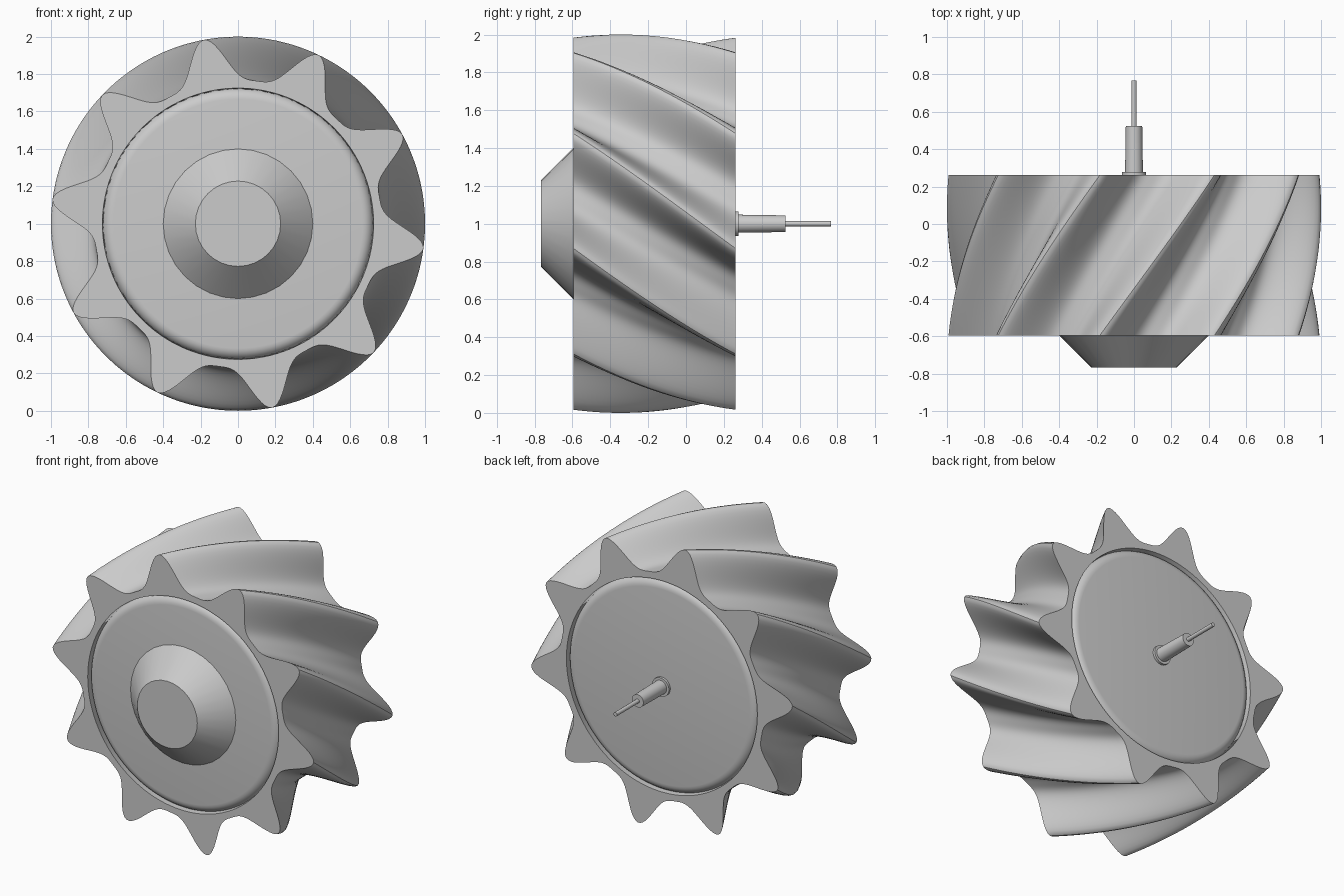
import bpy, bmesh
from math import sin, cos, pi, radians

cube = bpy.data.objects.get("Cube")
if cube:
    bpy.data.objects.remove(cube, do_unlink=True)

FRONT, BACK = -0.595, 0.262
TEETH, STEPS, LAYERS = 10, 36, 24
TWIST, PHASE = radians(36), radians(28.5)
BORE = 0.725

grey = bpy.data.materials.new("plain grey")
grey.use_nodes = True
colour = (0.6, 0.6, 0.6, 1)
grey.diffuse_color = colour
grey.node_tree.nodes["Principled BSDF"].inputs["Base Color"].default_value = colour


def finish(name, bm, angle=35):
    """Turn a bmesh into a smooth shaded object with sharp rims."""
    bmesh.ops.recalc_face_normals(bm, faces=bm.faces)
    mesh = bpy.data.meshes.new(name)
    bm.to_mesh(mesh)
    bm.free()
    mesh.materials.append(grey)
    obj = bpy.data.objects.new(name, mesh)
    bpy.context.collection.objects.link(obj)
    bpy.ops.object.select_all(action='DESELECT')
    obj.select_set(True)
    bpy.context.view_layer.objects.active = obj
    bpy.ops.object.shade_smooth_by_angle(angle=radians(angle))
    return obj


def ring(bm, y, polar):
    """Loop of vertices around the axle from (radius, angle) pairs."""
    return [bm.verts.new((r * cos(a), y, 1 + r * sin(a))) for r, a in polar]


def bridge(bm, a, b):
    for i in range(len(a)):
        j = (i + 1) % len(a)
        bm.faces.new((a[i], a[j], b[j], b[i]))


def lathe(name, profile, sides):
    """Closed solid turned around the axle from (y, radius) points."""
    bm = bmesh.new()
    rings = [ring(bm, y, [(r, 2 * pi * i / sides) for i in range(sides)])
             for y, r in profile]
    for a, b in zip(rings, rings[1:]):
        bridge(bm, a, b)
    bm.faces.new(rings[0])
    bm.faces.new(rings[-1])
    return finish(name, bm)


def tooth_radius(step):
    """Rounded valley rising to a narrow rounded tip at step 0."""
    u = abs(2 * (step % STEPS) / STEPS - 1)
    return 0.77 + 0.23 * sin(pi / 2 * u ** 1.62) ** 2


# Toothed rim: the twisted outline, then the two end faces and the bore
count = TEETH * STEPS
bm = bmesh.new()
outer = []
for k in range(LAYERS + 1):
    t = k / LAYERS
    outer.append(ring(bm, FRONT + (BACK - FRONT) * t,
                      [(tooth_radius(i), 2 * pi * i / count + PHASE - TWIST * t)
                       for i in range(count)]))
bore = [ring(bm, y, [(BORE, 2 * pi * i / count + PHASE - turn) for i in range(count)])
        for y, turn in ((FRONT, 0), (BACK, TWIST))]
for a, b in zip(outer, outer[1:]):
    bridge(bm, a, b)
bridge(bm, outer[0], bore[0])
bridge(bm, outer[-1], bore[1])
bridge(bm, bore[0], bore[1])
finish("helical_rim", bm)

# Inner disc with rounded edges on both ends
FILLET = 0.06
arc = [i * pi / 12 for i in range(7)]
edge = [(FILLET * (1 - cos(a)), BORE + 0.001 - FILLET * (1 - sin(a))) for a in arc]
profile = [(FRONT + d, r) for d, r in edge] + [(BACK - d, r) for d, r in reversed(edge)]
lathe("inner_disc", profile, 96)

# Front boss, and the stepped axle at the back
lathe("front_boss", [(FRONT + 0.02, 0.4), (FRONT, 0.4), (-0.767, 0.228)], 32)
lathe("axle_flange", [(BACK - 0.02, 0.065), (BACK + 0.016, 0.065)], 24)
lathe("axle_shaft", [(BACK, 0.048), (0.525, 0.044)], 24)
lathe("axle_pin", [(0.5, 0.014), (0.767, 0.014)], 16)
